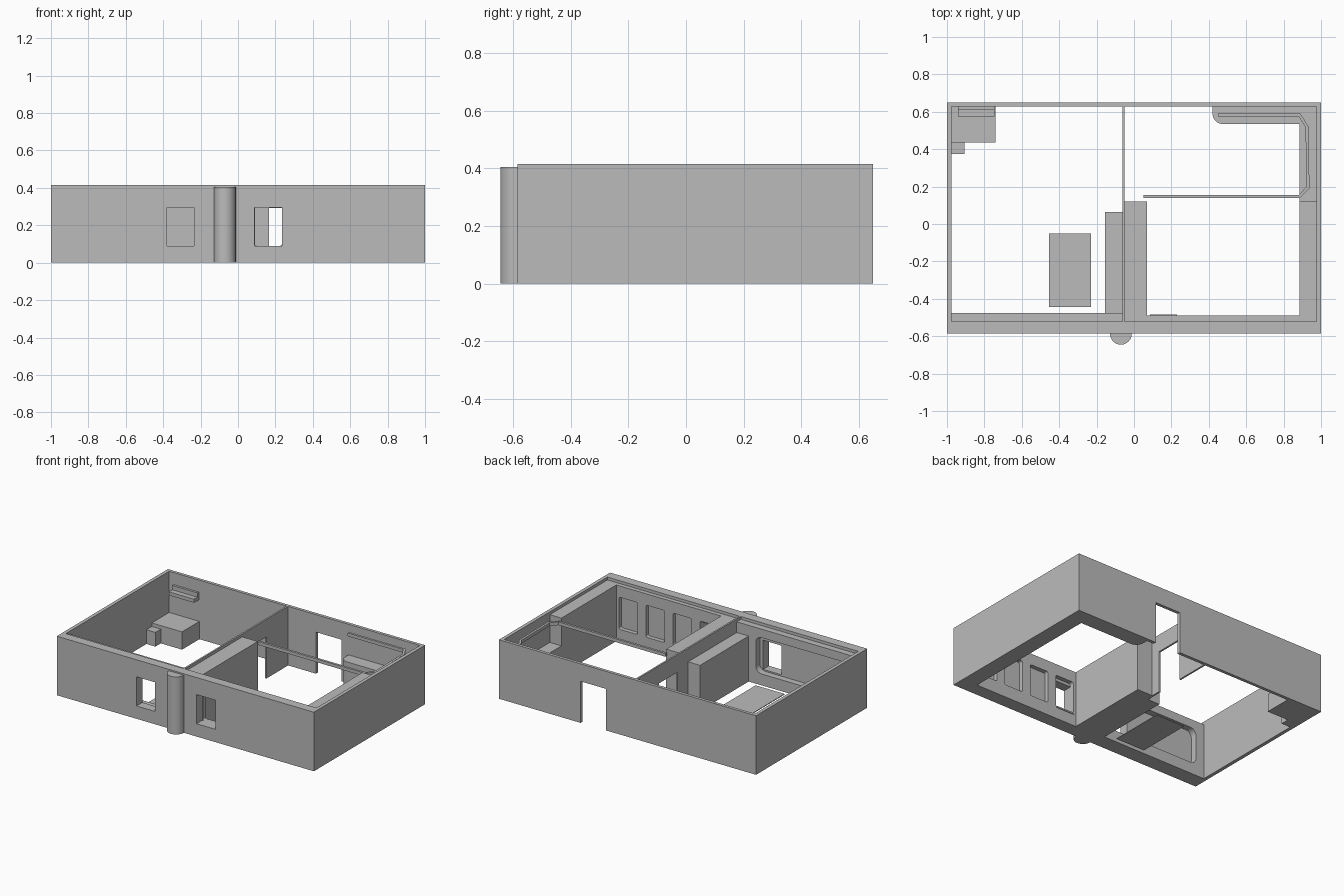
import bpy
import bmesh
import math
from mathutils import Matrix

if "Cube" in bpy.data.objects:
    bpy.data.objects.remove(bpy.data.objects["Cube"])

grey = bpy.data.materials.new("plaster grey")
grey.diffuse_color = (0.5, 0.5, 0.5, 1)
grey.use_nodes = True
grey.node_tree.nodes["Principled BSDF"].inputs["Base Color"].default_value = grey.diffuse_color
TOP, LEDGE, DOOR = 0.415, 0.395, 0.292

# Local-to-world axes for extruded outlines
PLANES = {
    "floor": Matrix.Identity(4),
    "front": Matrix(((1, 0, 0, 0), (0, 0, 1, 0), (0, 1, 0, 0), (0, 0, 0, 1))),
    "side": Matrix(((0, 0, 1, 0), (1, 0, 0, 0), (0, 1, 0, 0), (0, 0, 0, 1))),
}


def rect(u0, u1, v0, v1, r=0.0):
    """Rectangle outline, with rounded corners when r is given."""
    if r == 0:
        return [(u0, v0), (u1, v0), (u1, v1), (u0, v1)]
    pts = []
    for i, (cu, cv) in enumerate([(u1 - r, v1 - r), (u0 + r, v1 - r),
                                  (u0 + r, v0 + r), (u1 - r, v0 + r)]):
        for k in range(7):
            a = math.radians(90 * i + 15 * k)
            pts.append((cu + r * math.cos(a), cv + r * math.sin(a)))
    return pts


def doorway_wall(u0, u1, d0, d1):
    """Wall outline with a doorway reaching the floor."""
    return [(u0, 0), (d0, 0), (d0, DOOR), (d1, DOOR), (d1, 0),
            (u1, 0), (u1, TOP), (u0, TOP)]


def panel(name, plane, outline, w0, w1, holes=()):
    """Extrude an outline with holes from w0 to w1 along the plane's normal."""
    cu = bpy.data.curves.new(name, 'CURVE')
    cu.dimensions = '2D'
    cu.fill_mode = 'BOTH'
    cu.extrude = (w1 - w0) / 2
    for pts in [outline, *holes]:
        sp = cu.splines.new('POLY')
        sp.points.add(len(pts) - 1)
        for p, (u, v) in zip(sp.points, pts):
            p.co = (u, v, 0, 1)
        sp.use_cyclic_u = True
    tmp = bpy.data.objects.new(name + "_outline", cu)
    bpy.context.collection.objects.link(tmp)
    bpy.context.view_layer.update()
    me = bpy.data.meshes.new_from_object(
        tmp.evaluated_get(bpy.context.evaluated_depsgraph_get()))
    bpy.data.objects.remove(tmp)
    me.transform(PLANES[plane] @ Matrix.Translation((0, 0, (w0 + w1) / 2)))
    return finish(name, me)


def finish(name, me):
    bm = bmesh.new()
    bm.from_mesh(me)
    bmesh.ops.remove_doubles(bm, verts=bm.verts, dist=1e-5)
    bmesh.ops.recalc_face_normals(bm, faces=bm.faces)
    for f in bm.faces:
        f.smooth = False
    bm.to_mesh(me)
    bm.free()
    me.materials.clear()
    me.materials.append(grey)
    me.name = name
    ob = bpy.data.objects.new(name, me)
    bpy.context.collection.objects.link(ob)
    return ob


def box(name, x0, x1, y0, y1, z0, z1):
    bm = bmesh.new()
    bmesh.ops.create_cube(bm, size=1)
    for v in bm.verts:
        v.co = (x1 if v.co.x > 0 else x0, y1 if v.co.y > 0 else y0,
                z1 if v.co.z > 0 else z0)
    me = bpy.data.meshes.new(name)
    bm.to_mesh(me)
    bm.free()
    return finish(name, me)


# Outer walls
panel("front_wall", "front", rect(-1, 1, 0, TOP), -0.585, -0.52,
      [rect(-0.38, -0.235, 0.09, 0.295), rect(0.087, 0.235, 0.09, 0.295)])
panel("back_wall", "front", doorway_wall(-1, 1, 0.167, 0.365), 0.628, 0.65)
box("left_wall", -1, -0.975, -0.52, 0.628, 0, TOP)
box("right_wall", 0.975, 1, -0.52, 0.628, 0, TOP)

# Partition between the two rooms
panel("partition", "side", doorway_wall(-0.52, 0.628, 0.185, 0.387), -0.062, -0.05)

# Inner linings of the front wall
panel("left_room_lining", "front", rect(-0.975, -0.062, 0, LEDGE), -0.52, -0.475,
      [rect(-0.91, -0.21, 0.08, 0.335, 0.045)])
panel("right_room_lining", "front", rect(0.07, 0.885, 0, LEDGE), -0.52, -0.49,
      [rect(0.09 + 0.21 * i, 0.235 + 0.21 * i, 0.09, 0.315, 0.012) for i in range(4)])
box("window_sill", 0.085, 0.23, -0.49, -0.485, 0.08, 0.09)

# Tall blocks against the partition and the right wall
box("left_partition_block", -0.155, -0.062, -0.475, 0.065, 0, 0.32)
box("right_partition_block", -0.05, 0.07, -0.52, 0.12, 0, LEDGE)
box("right_wall_block", 0.885, 0.975, -0.52, 0.12, 0, LEDGE)

# Corner counter with one rounded end
counter = [(0.975, 0.12), (0.975, 0.628), (0.42, 0.628)]
for k in range(9):
    a = math.radians(180 + 90 * k / 8)
    counter.append((0.475 + 0.055 * math.cos(a), 0.59 + 0.055 * math.sin(a)))
counter += [(0.885, 0.535), (0.885, 0.12)]
panel("corner_counter", "floor", counter, 0, 0.2)

# Hanging rail: a mitred band following an open path
path = [(0.05, 0.148), (0.885, 0.148), (0.93, 0.195), (0.925, 0.52),
        (0.885, 0.582), (0.45, 0.582)]


def offset(d):
    out = []
    for i, (x, y) in enumerate(path):
        normals = []
        for a, b in ((i - 1, i), (i, i + 1)):
            if a >= 0 and b < len(path):
                dx, dy = path[b][0] - path[a][0], path[b][1] - path[a][1]
                n = math.hypot(dx, dy)
                normals.append((-dy / n, dx / n))
        nx = sum(n[0] for n in normals) / len(normals)
        ny = sum(n[1] for n in normals) / len(normals)
        s = d / (nx * nx + ny * ny)
        out.append((x + nx * s, y + ny * s))
    return out


panel("hanging_rail", "floor", offset(0.008) + offset(-0.008)[::-1], 0.36, 0.383)

# Left room furniture
box("floor_mat", -0.455, -0.23, -0.445, -0.05, 0, 0.005)
box("corner_unit", -0.975, -0.74, 0.435, 0.628, 0, 0.125)
box("small_stool", -0.975, -0.905, 0.375, 0.435, 0, 0.1)
shelf = [(0.575, 0.275), (0.628, 0.275), (0.628, 0.33), (0.612, 0.33),
         (0.612, 0.3), (0.575, 0.3)]
panel("wall_shelf", "side", shelf, -0.94, -0.745)

# Half-round column on the front
arc = [(-0.07 + 0.058 * math.cos(math.pi * k / 24),
        -0.587 - 0.058 * math.sin(math.pi * k / 24)) for k in range(25)]
column = panel("front_column", "floor", arc + [(-0.128, -0.58), (-0.012, -0.58)], 0, 0.405)
bpy.context.view_layer.objects.active = column
column.select_set(True)
bpy.ops.object.shade_smooth_by_angle(angle=math.radians(30))
